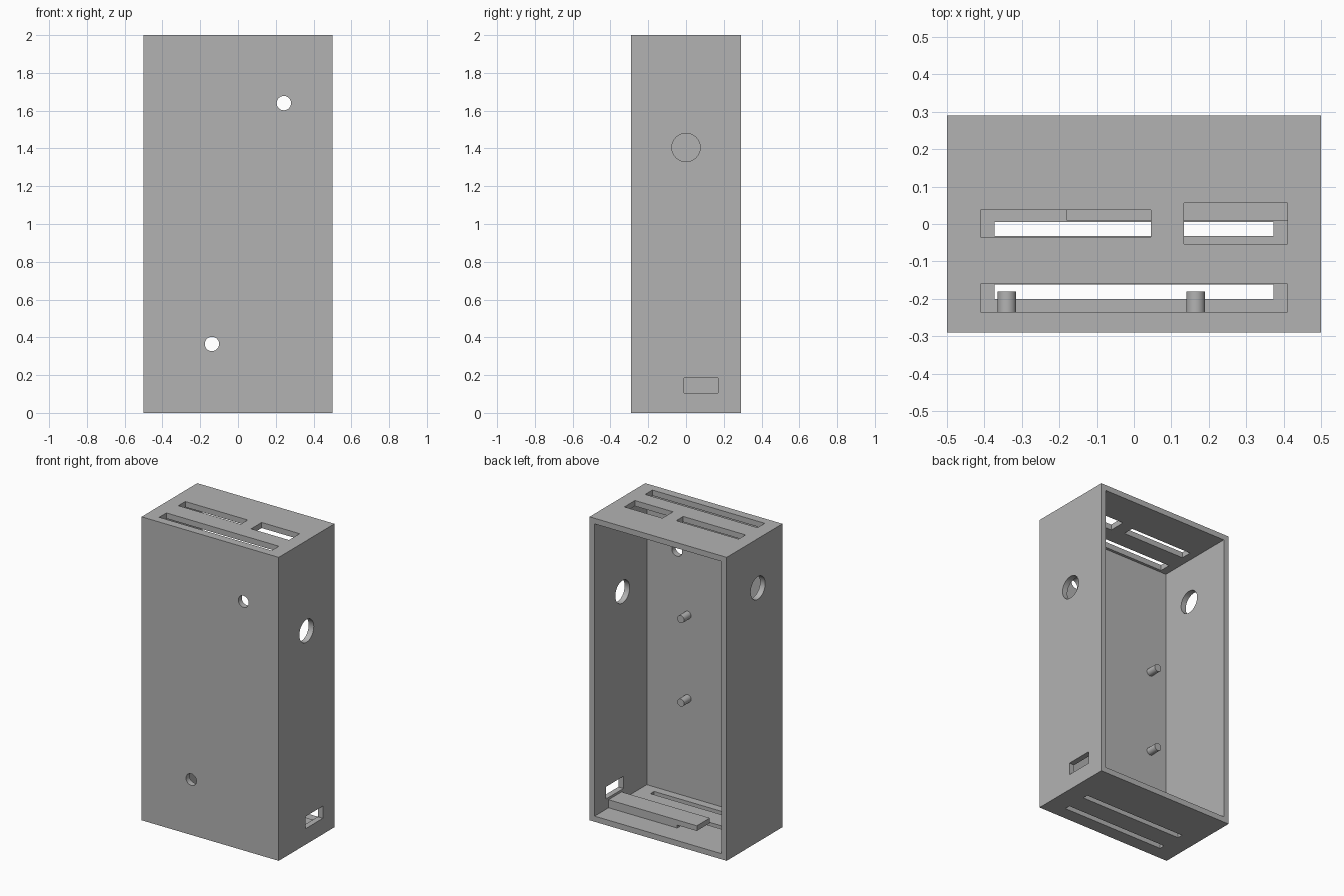
import bpy
import math

if "Cube" in bpy.data.objects:
    bpy.data.objects.remove(bpy.data.objects["Cube"], do_unlink=True)

W, D, H, T = 1.0, 0.58, 2.0, 0.037     # outer size and wall thickness

grey = bpy.data.materials.new("plain_grey")
grey.use_nodes = True
colour = (0.45, 0.45, 0.45, 1)
grey.diffuse_color = colour
grey.node_tree.nodes["Principled BSDF"].inputs["Base Color"].default_value = colour


def finish(name):
    ob = bpy.context.object
    ob.name = name
    ob.data.materials.append(grey)
    return ob


def box(name, x, y, z):
    """Box from (low, high) ranges on each axis."""
    ranges = (x, y, z)
    bpy.ops.mesh.primitive_cube_add(size=1, location=[(a + b) / 2 for a, b in ranges])
    ob = finish(name)
    ob.scale = [b - a for a, b in ranges]
    bpy.ops.object.transform_apply(location=True, rotation=True, scale=True)
    return ob


def rod(name, centre, radius, length, axis):
    """Round bar along x or y."""
    turn = (0, math.pi / 2, 0) if axis == "x" else (math.pi / 2, 0, 0)
    bpy.ops.mesh.primitive_cylinder_add(vertices=48, radius=radius, depth=length,
                                        location=centre, rotation=turn)
    ob = finish(name)
    bpy.ops.object.transform_apply(location=True, rotation=True, scale=True)
    return ob


def cut(target, cutter):
    mod = target.modifiers.new("cut", "BOOLEAN")
    mod.operation = "DIFFERENCE"
    mod.solver = "EXACT"
    mod.object = cutter
    bpy.ops.object.select_all(action="DESELECT")
    bpy.context.view_layer.objects.active = target
    target.select_set(True)
    bpy.ops.object.modifier_apply(modifier=mod.name)
    bpy.data.objects.remove(cutter, do_unlink=True)


def smooth(ob):
    bpy.ops.object.select_all(action="DESELECT")
    bpy.context.view_layer.objects.active = ob
    ob.select_set(True)
    bpy.ops.object.shade_smooth_by_angle(angle=math.radians(30))


# Case: a block hollowed out from the open back
case = box("case", (-W / 2, W / 2), (-D / 2, D / 2), (0, H))
cut(case, box("cavity", (T - W / 2, W / 2 - T), (T - D / 2, D), (T, H - T)))

# Slots in the top
through_top = (H - 2 * T, H + T)
for x, y in [((-0.41, 0.41), (-0.235, -0.16)),
             ((-0.41, 0.045), (-0.035, 0.037)),
             ((0.133, 0.41), (-0.054, 0.056))]:
    cut(case, box("top_slot", x, y, through_top))

# Slots in the floor
for y in [(-0.2, -0.162), (-0.032, 0.005)]:
    cut(case, box("floor_slot", (-0.373, 0.373), y, (-T, 2 * T)))

# Round holes in the front
for x, z in [(0.243, 1.64), (-0.138, 0.365)]:
    cut(case, rod("front_hole", (x, -D / 2, z), 0.038, 4 * T, "y"))

# Round holes in the sides, and the socket opening
for x, y, z in [(W / 2, 0, 1.405), (-W / 2, -0.035, 1.675)]:
    cut(case, rod("side_hole", (x, y, z), 0.075, 4 * T, "x"))
cut(case, box("socket_opening", (W / 2 - 2 * T, W / 2 + T), (-0.01, 0.17), (0.105, 0.185)))
smooth(case)

# Mounting pegs inside the front wall
wall, tip = T - D / 2, -0.18
for side, x in (("left", 0.165), ("right", -0.34)):
    for level, z in (("upper", 1.235), ("lower", 0.685)):
        smooth(rod(f"{level}_{side}_peg", (x, (wall + tip) / 2, z), 0.025, tip - wall, "y"))

# Shelf below the socket opening, overhanging its support
box("shelf", (-0.18, W / 2 - T), (0.01, 0.145), (0.056, 0.09))
box("shelf_support", (-0.037, W / 2 - T), (0.01, 0.145), (T, 0.056))
